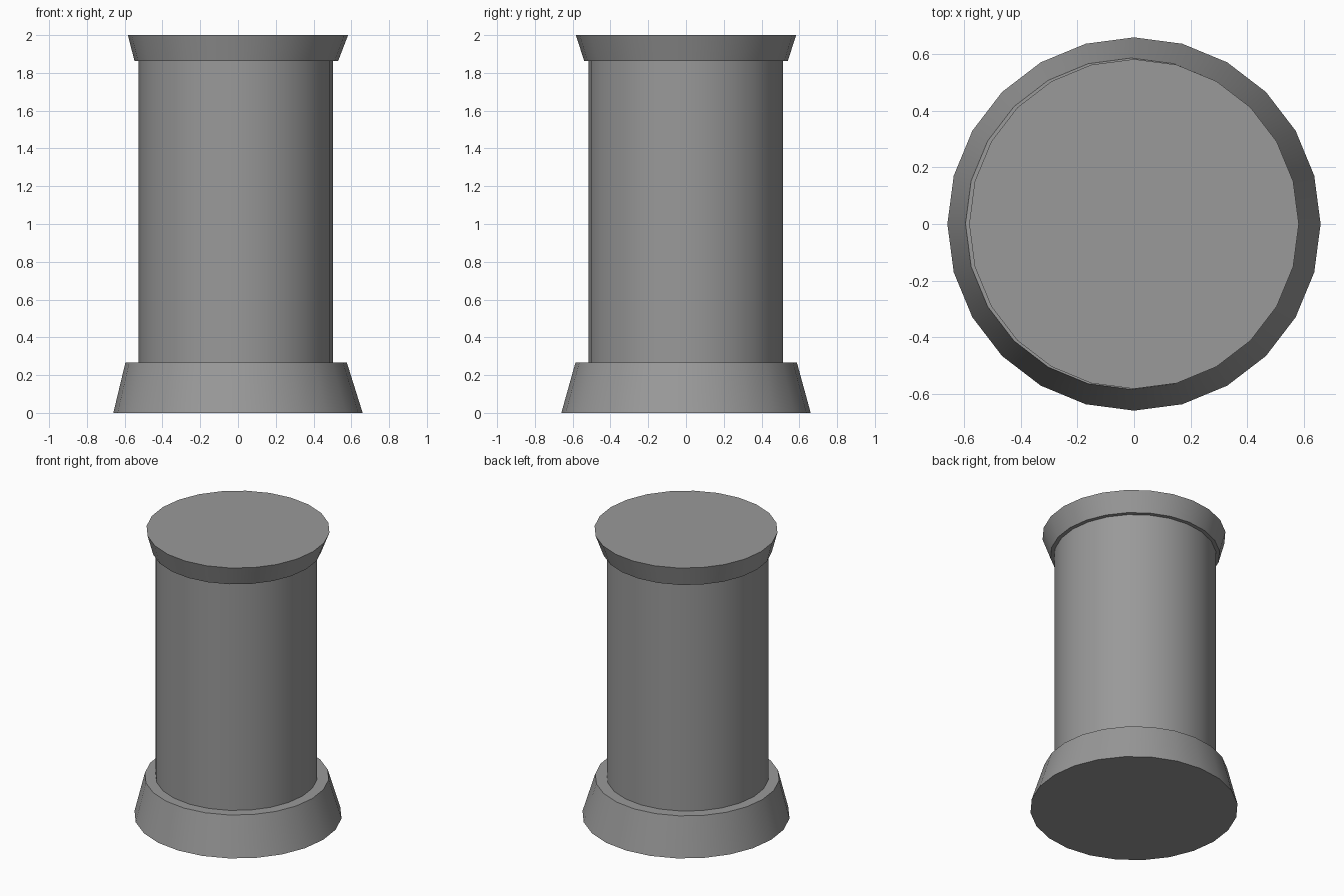
import bpy, bmesh, math

if "Cube" in bpy.data.objects:
    bpy.data.objects.remove(bpy.data.objects["Cube"])

SIDES = 24

# Dark grey for every part
grey = bpy.data.materials.new("dark_grey")
grey.diffuse_color = (0.32, 0.32, 0.32, 1)
grey.use_nodes = True
grey.node_tree.nodes["Principled BSDF"].inputs["Base Color"].default_value = grey.diffuse_color


def ring(bm, x, y, r, z):
    step = 2 * math.pi / SIDES
    return [bm.verts.new((x + r * math.cos(i * step), y + r * math.sin(i * step), z))
            for i in range(SIDES)]


def frustum(name, low, high, caps=True):
    """Tapered drum between two rings given as (x, y, radius, z)."""
    bm = bmesh.new()
    a, b = ring(bm, *low), ring(bm, *high)
    for i in range(SIDES):
        j = (i + 1) % SIDES
        bm.faces.new((a[i], a[j], b[j], b[i]))
    if caps:
        bm.faces.new(a[::-1])
        bm.faces.new(b)
    mesh = bpy.data.meshes.new(name)
    bm.to_mesh(mesh)
    bm.free()
    mesh.materials.append(grey)
    obj = bpy.data.objects.new(name, mesh)
    bpy.context.collection.objects.link(obj)
    bpy.ops.object.select_all(action='DESELECT')
    obj.select_set(True)
    bpy.context.view_layer.objects.active = obj
    bpy.ops.object.shade_smooth_by_angle(angle=math.radians(30))
    return obj


# Flared foot
frustum("base", (0, 0, 0.66, 0), (-0.01, 0.001, 0.586, 0.267))
# Straight column, slightly off centre, open where it meets base and cap
frustum("shaft", (-0.011, -0.002, 0.515, 0.267), (-0.011, -0.002, 0.515, 1.863), caps=False)
# Flared top
frustum("cap", (-0.009, 0, 0.539, 1.863), (0, 0, 0.583, 2.0))
